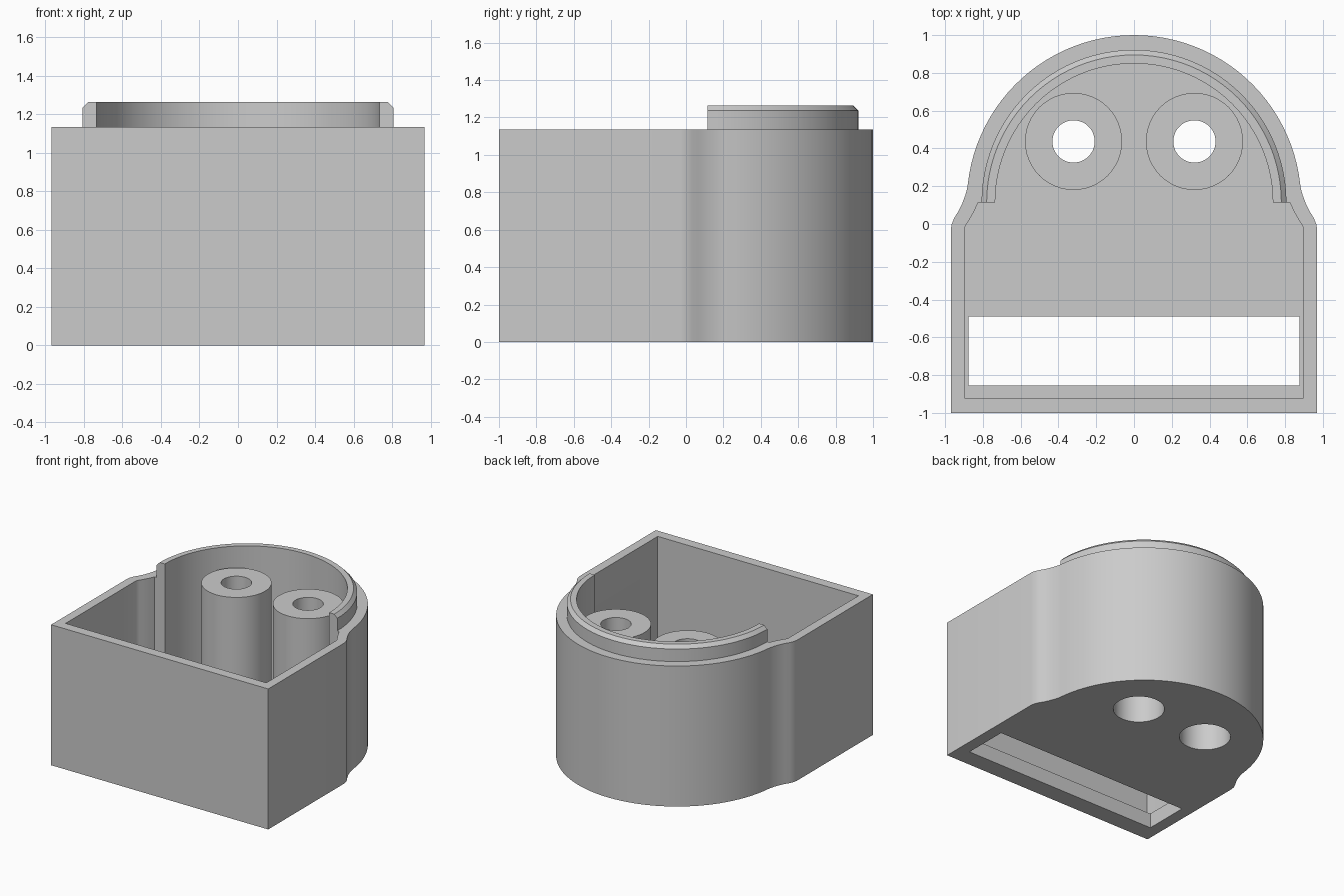
import bpy, bmesh, math

if "Cube" in bpy.data.objects:
    bpy.data.objects.remove(bpy.data.objects["Cube"])

CY = 0.115            # centre of the rounded back
RIM, FLOOR = 1.135, 0.12
SEG = 48

grey = bpy.data.materials.new("light_grey")
grey.diffuse_color = (0.6, 0.6, 0.6, 1)
grey.use_nodes = True
grey.node_tree.nodes["Principled BSDF"].inputs["Base Color"].default_value = grey.diffuse_color


def finish(name, bm):
    bmesh.ops.recalc_face_normals(bm, faces=bm.faces)
    me = bpy.data.meshes.new(name)
    bm.to_mesh(me)
    bm.free()
    me.materials.append(grey)
    ob = bpy.data.objects.new(name, me)
    bpy.context.collection.objects.link(ob)
    return ob


def prism(name, pts, z0, z1):
    bm = bmesh.new()
    f = bm.faces.new([bm.verts.new((x, y, z0)) for x, y in pts])
    ext = bmesh.ops.extrude_face_region(bm, geom=[f])
    top = [v for v in ext["geom"] if isinstance(v, bmesh.types.BMVert)]
    bmesh.ops.translate(bm, verts=top, vec=(0, 0, z1 - z0))
    return finish(name, bm)


def arc(r, a0, a1, n=SEG, cx=0, cy=CY):
    return [(cx + r * math.cos(a0 + (a1 - a0) * i / n),
             cy + r * math.sin(a0 + (a1 - a0) * i / n)) for i in range(n + 1)]


def mirrored(right, back):
    # right side from front to back, rounded back, then the left side
    return right + back + [(-x, y) for x, y in reversed(right)]


def smooth(ob):
    bpy.ops.object.select_all(action='DESELECT')
    ob.select_set(True)
    bpy.context.view_layer.objects.active = ob
    bpy.ops.object.shade_smooth_by_angle(angle=math.radians(30))


def cut(ob, cutter):
    bpy.context.view_layer.objects.active = ob
    mod = ob.modifiers.new("cut", 'BOOLEAN')
    mod.operation, mod.solver, mod.object = 'DIFFERENCE', 'EXACT', cutter
    bpy.ops.object.modifier_apply(modifier=mod.name)
    bpy.data.objects.remove(cutter)


# Housing: square front, curved shoulders, round back
a = math.asin(0.095 / 0.885)
shoulder = [(0.97, -1), (0.97, -0.03), (0.965, 0.0), (0.951, 0.033), (0.93, 0.067),
            (0.91, 0.107), (0.894, 0.15), (0.884, 0.185)]
housing = prism("housing", mirrored(shoulder, arc(0.885, a, math.pi - a)), 0, RIM)

# Cavity
inner = [(0.897, -0.92), (0.897, -0.02), (0.885, 0.002), (0.866, 0.032),
         (0.845, 0.07), (0.825, CY)]
cut(housing, prism("cavity", mirrored(inner, arc(0.735, 0, math.pi)), FLOOR, 1.5))

# Slot and two bores in the floor
cut(housing, prism("slot", [(-0.875, -0.855), (0.875, -0.855),
                            (0.875, -0.49), (-0.875, -0.49)], -0.2, 0.5))
POST_X, POST_Y = 0.32, 0.437
for s in (-1, 1):
    circle = arc(0.19, 0, 2 * math.pi, SEG, s * POST_X, POST_Y)[:-1]
    cut(housing, prism("bore", circle, -0.2, 0.5))
smooth(housing)


def sweep(name, profile, cx, cy, a1, closed):
    # turns an (r, z) profile about a vertical axis
    bm = bmesh.new()
    rows = [[bm.verts.new((x, y, z)) for x, y in arc(r, 0, a1, SEG, cx, cy)]
            for r, z in profile]
    for p, q in zip(rows, rows[1:]):
        for i in range(SEG):
            bm.faces.new((p[i], p[i + 1], q[i + 1], q[i]))
    if closed:
        bmesh.ops.remove_doubles(bm, verts=bm.verts, dist=1e-5)
    else:
        for i in (0, SEG):
            bm.faces.new([row[i] for row in rows])
    ob = finish(name, bm)
    smooth(ob)
    return ob


# Raised lip with a chamfered outer edge around the back
sweep("lip", [(0.735, RIM), (0.735, 1.263), (0.78, 1.263), (0.807, 1.236), (0.807, RIM)],
      0, CY, math.pi, False)

# Hollow screw posts, wide bore below and narrow hole on top
for s, side in ((-1, "left"), (1, "right")):
    sweep(side + "_post", [(0.257, FLOOR), (0.257, 1.1), (0.112, 1.1), (0.112, 0.85),
                           (0.19, 0.85), (0.19, FLOOR)],
          s * POST_X, POST_Y, 2 * math.pi, True)
